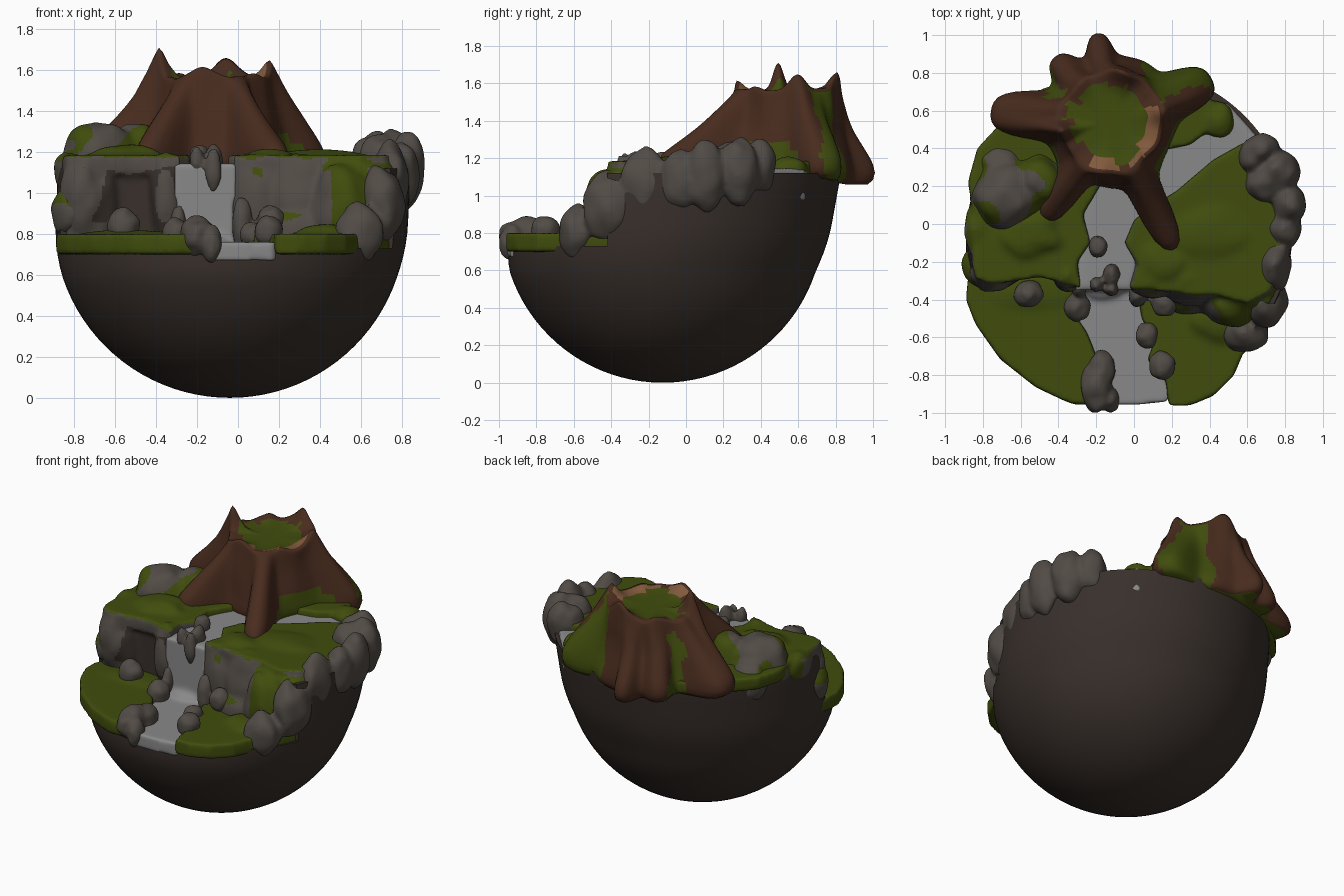
import bpy, bmesh, math
from mathutils import Vector, noise

if "Cube" in bpy.data.objects:
    bpy.data.objects.remove(bpy.data.objects["Cube"])


def mat(name, r, g, b):
    m = bpy.data.materials.new(name)
    m.diffuse_color = (r, g, b, 1)
    m.use_nodes = True
    m.node_tree.nodes["Principled BSDF"].inputs["Base Color"].default_value = m.diffuse_color
    return m


GRASS = mat("grass", .052, .073, .004)
ROCK = mat("stone", .083, .071, .06)
EARTH = mat("earth", .04, .029, .024)
BARK = mat("bark", .066, .025, .013)
WOOD = mat("cut_wood", .22, .1, .045)
WATER = mat("water", .25, .25, .25)


def make(name, bm, mats=()):
    bmesh.ops.recalc_face_normals(bm, faces=bm.faces)
    me = bpy.data.meshes.new(name)
    bm.to_mesh(me)
    bm.free()
    ob = bpy.data.objects.new(name, me)
    bpy.context.collection.objects.link(ob)
    for m in mats:
        me.materials.append(m)
    return ob


def apply_mods(ob):
    dg = bpy.context.evaluated_depsgraph_get()
    me = bpy.data.meshes.new_from_object(ob.evaluated_get(dg))
    ob.modifiers.clear()
    ob.data = me


def prism(bm, pts, z0, z1):
    f = bm.faces.new([bm.verts.new((x, y, z0)) for x, y in pts])
    ext = bmesh.ops.extrude_face_region(bm, geom=[f], use_keep_orig=True)["geom"]
    for v in ext:
        if isinstance(v, bmesh.types.BMVert):
            v.co.z = z1


def blob(bm, x, y, z, rx, ry, rz, rough=.16):
    seed = Vector((x * 13, y * 17, z * 7))
    for v in bmesh.ops.create_icosphere(bm, subdivisions=4, radius=1)["verts"]:
        p = v.co * (1 + rough * noise.noise(v.co * 1.5 + seed))
        v.co = (x + p.x * rx, y + p.y * ry, z + p.z * rz)


def sculpt(name, prisms, blobs, mats, paint=None, voxel=.016, smooth=8):
    """Fuse overlapping solids into one soft surface, then paint its faces."""
    bm = bmesh.new()
    for p in prisms:
        prism(bm, *p)
    for b in blobs:
        blob(bm, *b)
    ob = make(name, bm)
    r = ob.modifiers.new("fuse", 'REMESH')
    r.mode, r.voxel_size = 'VOXEL', voxel
    s = ob.modifiers.new("soften", 'SMOOTH')
    s.factor, s.iterations = .5, smooth
    apply_mods(ob)
    ob.data.materials.clear()
    for m in mats:
        ob.data.materials.append(m)
    for f in ob.data.polygons:
        f.use_smooth = True
        f.material_index = paint(f.center, f.normal) if paint else 0
    return ob


# Earth bowl: half sphere drawn up to the back plateau
bm = bmesh.new()
N, R = 96, .86
prof = [(R * math.sin(a), R - R * math.cos(a)) for a in [math.pi / 2 * i / 24 for i in range(1, 25)]]
prof += [(.86, .93), (.86, 1.0), (.86, 1.06), (.855, 1.12)]
rings = []
for r, z in prof:
    k = max(0, (z - .6) / .5)
    cx, cy = -.04 + .02 * k, -.125 + .09 * k
    rings.append([bm.verts.new((cx + r * math.cos(2 * math.pi * i / N),
                                cy + r * math.sin(2 * math.pi * i / N), z)) for i in range(N)])
for a, b in zip(rings, rings[1:]):
    for i in range(N):
        j = (i + 1) % N
        bm.faces.new((a[i], a[j], b[j], b[i]))
tip = bm.verts.new((-.04, -.125, 0))
for i in range(N):
    bm.faces.new((rings[0][(i + 1) % N], rings[0][i], tip))
bm.faces.new(rings[-1])
bowl = make("earth_bowl", bm, [EARTH])

# Step cut away in front for the lower terrace
bm = bmesh.new()
prism(bm, [(-2, -2), (2, -2), (2, -.42), (.55, -.42), (.4, -.28), (-.35, -.28), (-.42, -.2),
           (-.62, -.2), (-.7, -.28), (-2, -.28)], .73, 2)
cutter = make("terrace_cutter", bm)
cutter.hide_render = True
m = bowl.modifiers.new("step", 'BOOLEAN')
m.operation, m.object, m.solver = 'DIFFERENCE', cutter, 'EXACT'
apply_mods(bowl)
bpy.data.objects.remove(cutter)
bpy.context.view_layer.objects.active = bowl
bowl.select_set(True)
bpy.ops.object.shade_smooth_by_angle(angle=math.radians(35))

# Water: upper stream with side outlet, fall and lower stream
upper = [(-.31, -.35), (-.01, -.35), (.08, 0), (.3, .12), (.64, .4), (.655, .46),
         (.5, .635), (.44, .65), (.1, .5), (-.25, .3)]
lower = [(-.36, -.27), (.08, -.27), (.12, -.6), (.13, -.75), (.2, -.9), (.17, -.94), (.03, -.955),
         (-.12, -.955), (-.2, -.9), (-.24, -.7)]
fall = [(-.3, -.35), (-.02, -.35), (-.02, -.25), (-.3, -.25)]
sculpt("water", [(upper, .97, 1.145), (lower, .67, .76), (fall, .7, 1.14)],
       [(-.16, -.34, .75, .13, .06, .06)], [WATER], voxel=.014, smooth=6)

# Lower grass banks
left_bank = [(-.87, -.2), (-.29, -.2), (-.33, -.46), (-.25, -.57), (-.19, -.72), (-.14, -.94), (-.3, -.96),
             (-.36, -.94), (-.52, -.865), (-.71, -.715), (-.84, -.53), (-.89, -.4)]
right_bank = [(.01, -.3), (.04, -.5), (.11, -.62), (.07, -.72), (.17, -.83), (.18, -.96), (.3, -.96),
              (.42, -.91), (.53, -.8), (.58, -.68), (.69, -.53), (.77, -.34)]
sculpt("lower_grass", [(left_bank, .7, .8), (right_bank, .7, .8)],
       [(.45, -.5, .79, .16, .14, .06), (-.55, -.35, .79, .25, .12, .03)], [GRASS])

# Upper plateaus over stone cliffs: outlines of the grass, then of the cliffs
left_top = [(-.28, -.34), (-.38, -.31), (-.5, -.28), (-.62, -.3), (-.75, -.32), (-.84, -.29), (-.86, -.2),
            (-.84, 0), (-.88, .22), (-.83, .4), (-.7, .54), (-.5, .71), (-.15, .83), (.2, .8), (.42, .65),
            (.45, .54), (.3, .42), (.1, .38), (-.12, .33), (-.18, .2), (-.27, .05), (-.23, -.1), (-.3, -.2)]
right_top = [(-.03, -.35), (.1, -.35), (.28, -.37), (.45, -.38), (.6, -.42), (.72, -.36), (.79, -.22),
             (.83, -.05), (.85, .15), (.75, .37), (.6, .44), (.42, .34), (.22, .17), (.1, .1), (0, .02),
             (-.05, -.1), (.02, -.22)]
left_cliff = [(-.29, -.33), (-.38, -.3), (-.44, -.26), (-.6, -.26), (-.66, -.3), (-.84, -.3), (-.84, -.15), (-.3, -.15)]
right_cliff = [(-.03, -.34), (.28, -.36), (.6, -.44), (.72, -.43), (.78, -.3), (0, -.2)]


def slope_paint(c, n):
    w = noise.noise(c * 6)
    if c.y > -.34 and -.66 < c.x + .12 * w < -.32 and c.z + .08 * w < 1.1 and n.y < -.2:
        return 2
    if n.z + .3 * w > .5 and c.z > .85 or c.y > 0 or .43 < c.x + .06 * w < .66 and c.y < -.3:
        return 0
    return 1


sculpt("upper_ground", [(left_top, 1.09, 1.185), (right_top, 1.09, 1.185),
                        (left_cliff, .75, 1.13), (right_cliff, .75, 1.13)],
       [(-.76, -.26, .97, .11, .1, .2), (-.35, -.27, .97, .08, .09, .23), (.1, -.3, .96, .14, .09, .23),
        (.3, -.32, .96, .16, .11, .24), (-.55, -.05, 1.14, .2, .15, .1), (.4, -.05, 1.14, .3, .2, .07),
        (.15, -.2, 1.14, .15, .12, .075), (-.83, -.03, 1.1, .07, .13, .1), (.52, -.41, .9, .16, .14, .25),
        (.3, -.38, .8, .2, .1, .12), (-.68, -.24, .95, .1, .09, .19), (.45, .55, 1.14, .08, .1, .07)],
       [GRASS, ROCK, EARTH], slope_paint)

# Boulders around the rim of the plateau
boulders = [(-.67, .15, 1.15, .19, .18, .2), (-.5, .22, 1.16, .14, .15, .18), (-.71, .33, 1.1, .12, .1, .13),
            (-.81, -.22, .91, .1, .12, .13), (.74, -.22, 1.06, .09, .14, .19), (.8, -.03, 1.09, .09, .1, .16),
            (.82, .1, 1.11, .09, .11, .19), (.7, .22, 1.16, .11, .1, .13), (.63, .36, 1.17, .08, .09, .1),
            (.77, .28, 1.13, .11, .11, .18), (.68, .4, 1.16, .09, .08, .15), (.59, -.58, .8, .12, .1, .15),
            (.7, -.41, .94, .11, .14, .19)]
sculpt("boulders", [], boulders, [ROCK, GRASS],
       lambda c, n: int(c.x < -.35 and n.z > .2 and noise.noise(c * 5) > -.02))

# Small stones along the stream
stones = [(-.56, -.37, .83, .08, .07, .1), (-.3, -.44, .79, .07, .08, .09), (-.17, -.77, .78, .075, .1, .09),
          (-.2, -.86, .78, .085, .14, .11), (-.13, -.93, .75, .055, .07, .09), (.15, -.75, .81, .07, .08, .08),
          (.07, -.59, .79, .06, .07, .07), (.02, -.38, .84, .05, .06, .14), (.16, -.42, .86, .07, .07, .08),
          (-.29, -.34, .84, .04, .05, .1), (-.19, -.12, 1.17, .05, .06, .07), (-.12, -.27, 1.16, .045, .06, .08),
          (-.12, -.345, 1.11, .04, .035, .11), (-.2, -.32, 1.16, .035, .04, .07)]
sculpt("stream_stones", [], stones, [ROCK], voxel=.012, smooth=5)

# Hollow tree stump with blunt spreading roots: angle, reach, half width
ROOTS = [(-64, .42, .17), (-124, .29, .18), (175, .3, .27), (99, .12, .17), (131, .1, .2), (23, .25, .28)]
PEAKS = [(190, .17, .15), (75, .1, .38), (12, .09, .25), (258, .06, .35), (128, .04, .2), (315, .03, .25)]


def bumps(th, table, power=2):
    tot = 0
    for ang, h, w in table:
        d = (th - math.radians(ang) + math.pi) % (2 * math.pi) - math.pi
        tot += h * math.exp(-abs(d / w) ** power)
    return tot


def reach(th):
    return bumps(th, ROOTS, 3.5) * .8 + bumps(th, [(a, h, w * 1.5) for a, h, w in ROOTS]) * .2


bm = bmesh.new()
SX, SY, M, T = -.12, .54, 144, 16
rings = []


def ring(fn):
    vs = []
    for i in range(M):
        th = 2 * math.pi * i / M
        r, z = fn(th)
        r += .03 * noise.noise(Vector((math.cos(th) * 2, math.sin(th) * 2, z * 4)))
        vs.append(bm.verts.new((SX + r * math.cos(th), SY + r * math.sin(th), z)))
    rings.append(vs)


def rim_z(th):
    return 1.56 + bumps(th, PEAKS) + .02 * noise.noise(Vector((math.cos(th) * 3, math.sin(th) * 3, 5)))


def foot(th):
    return 1.2 - .05 * max(0, math.sin(th))


for r, lift in [(.06, 0), (.14, 0), (.19, .1), (.225, .45), (.255, .85)]:
    ring(lambda th: (r, 1.55 + (rim_z(th) - 1.55) * lift))
for k in range(T + 1):
    t = k / T
    ring(lambda th: (.275 + (.06 + reach(th)) * t ** 1.1,
                     rim_z(th) + (foot(th) + .02 - rim_z(th)) * t))
ring(lambda th: (.35 + reach(th), foot(th) - .03))
ring(lambda th: (.345 + reach(th), foot(th) - .07))
ring(lambda th: (.31 + reach(th) * .9, foot(th) - .1))
for a, b in zip(rings, rings[1:]):
    for i in range(M):
        j = (i + 1) % M
        bm.faces.new((a[i], b[i], b[j], a[j]))
bm.faces.new(rings[0])
bm.faces.new(rings[-1][::-1])
stump = make("tree_stump", bm, [BARK, GRASS, WOOD])
s = stump.modifiers.new("soften", 'SMOOTH')
s.factor, s.iterations = .5, 4
apply_mods(stump)
for f in stump.data.polygons:
    f.use_smooth = True
    c = f.center
    w = noise.noise(c * 7)
    r, th = math.hypot(c.x - SX, c.y - SY), math.degrees(math.atan2(c.y - SY, c.x - SX)) + 14 * w
    if r < .2 + .05 * w or 150 < th < 175 and r < .25:
        f.material_index = 1
    elif r < .25:
        f.material_index = 2 if -125 < th < 20 else 0
    elif r > .285 and (22 < th < 55 or 142 < th < 158 or c.z < 1.29 and (-48 < th < 0 or -155 < th < -135)):
        f.material_index = 1
